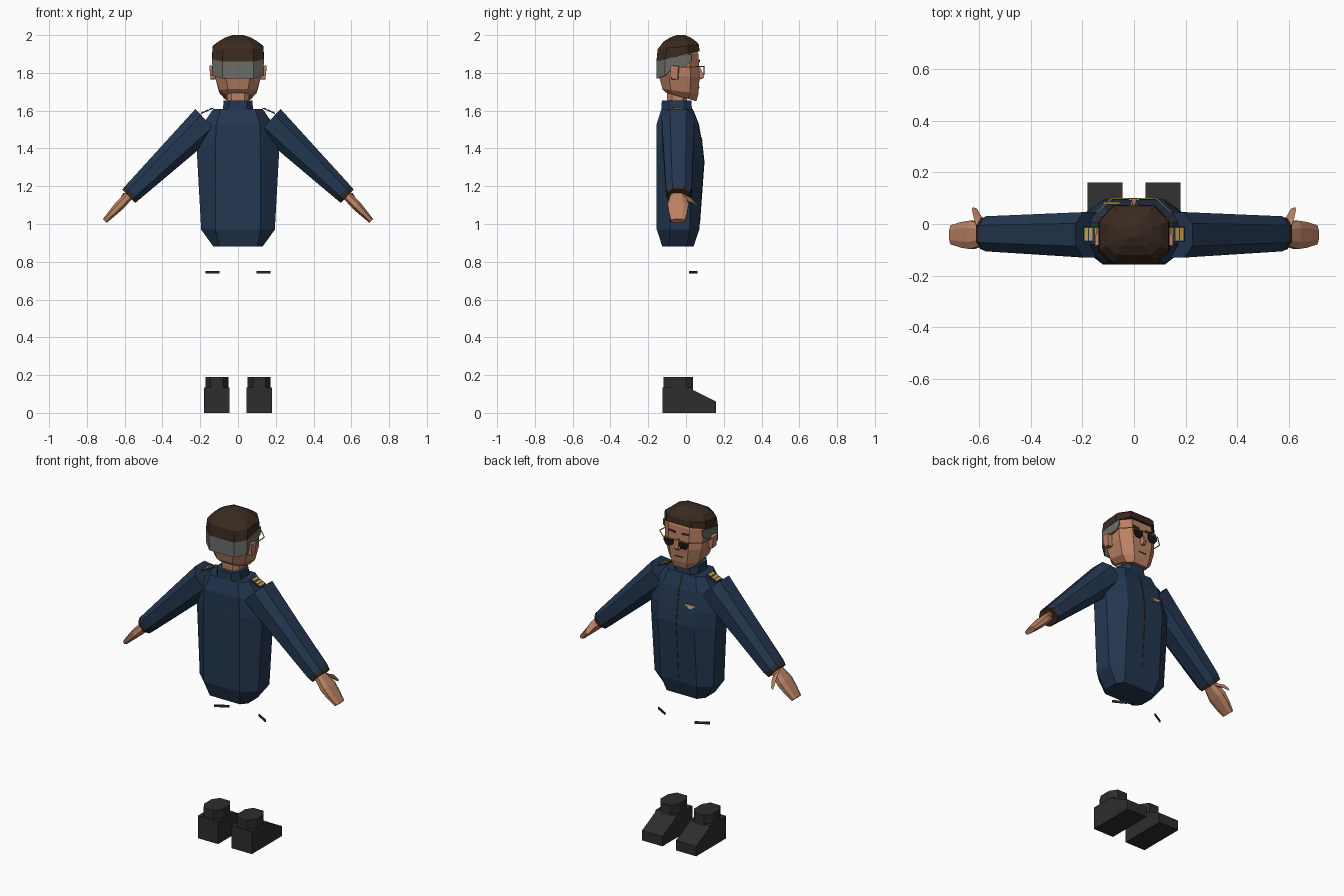
import bpy, bmesh, math
from mathutils import Vector


def material(name, rgb):
    m = bpy.data.materials.new(name)
    m.diffuse_color = (*rgb, 1)
    return m


NAVY = material("navy cloth", (0.017, 0.038, 0.082))
SKIN = material("skin", (0.50, 0.225, 0.13))
HAIR = material("dark brown", (0.042, 0.023, 0.014))
GREY = material("grey hair", (0.15, 0.15, 0.145))
BOOT = material("boot black", (0.026, 0.026, 0.027))
GOLD = material("gold", (0.55, 0.34, 0.07))
LENS = material("lens black", (0.008, 0.008, 0.009))
SILVER = material("silver", (0.4, 0.4, 0.4))


def finish(name, bm, mat):
    bmesh.ops.recalc_face_normals(bm, faces=bm.faces)
    me = bpy.data.meshes.new(name)
    bm.to_mesh(me)
    bm.free()
    me.materials.append(mat)
    ob = bpy.data.objects.new(name, me)
    bpy.context.collection.objects.link(ob)
    return ob


def loft(name, rings, mat, caps=True):
    """Skin a list of equal-length closed rings."""
    bm = bmesh.new()
    vs = [[bm.verts.new(p) for p in r] for r in rings]
    n = len(vs[0])
    for a, b in zip(vs, vs[1:]):
        for i in range(n):
            bm.faces.new((a[i], a[(i + 1) % n], b[(i + 1) % n], b[i]))
    if caps:
        bm.faces.new(vs[0])
        bm.faces.new(vs[-1])
    return finish(name, bm, mat)


def octagon(zb, zf, w, a, yb, sb, sf, yf, x0=0):
    """Level or tilted eight-sided ring: w half width, a half width of the front and back."""
    pts = [(a, yb), (w, sb), (w, sf), (a, yf), (-a, yf), (-w, sf), (-w, sb), (-a, yb)]
    return [(x0 + x, y, zb + (zf - zb) * (y - yb) / (yf - yb)) for x, y in pts]


def limb_ring(c, d, u, v, k=0.5):
    """Chamfered ring across direction d, u half height, v half depth along y."""
    d = Vector(d).normalized()
    side = Vector((0, 1, 0))
    side = (side - d * side.dot(d)).normalized()
    up = side.cross(d)
    uv = [(u, k * v), (k * u, v), (-k * u, v), (-u, k * v),
          (-u, -k * v), (-k * u, -v), (k * u, -v), (u, -k * v)]
    return [Vector(c) + up * p + side * q for p, q in uv]


def box(name, lo, hi, mat):
    x0, y0, z0 = lo
    x1, y1, z1 = hi
    return loft(name, [[(x0, y0, z), (x1, y0, z), (x1, y1, z), (x0, y1, z)] for z in (z0, z1)], mat)


def rod(name, p, q, r, mat):
    """Thin square bar between two points."""
    p, q = Vector(p), Vector(q)
    d = (q - p).normalized()
    e = d.orthogonal().normalized()
    f = d.cross(e)
    loft(name, [[c + e * r, c + f * r, c - e * r, c - f * r] for c in (p, q)], mat)


def prism(name, outline, x0, x1, mat):
    """Extrude a (y, z) outline along x."""
    return loft(name, [[(x, y, z) for y, z in outline] for x in (x0, x1)], mat)


# Jacket body and collar
loft("jacket", [
    octagon(0.88, 0.88, 0.13, 0.10, -0.125, -0.09, 0.00, 0.04),
    octagon(0.97, 0.97, 0.195, 0.12, -0.155, -0.085, 0.02, 0.07),
    octagon(1.33, 1.33, 0.215, 0.12, -0.157, -0.08, 0.025, 0.095),
    octagon(1.42, 1.42, 0.22, 0.12, -0.157, -0.08, 0.02, 0.085),
    octagon(1.53, 1.53, 0.185, 0.115, -0.155, -0.08, 0.015, 0.065),
    octagon(1.61, 1.61, 0.13, 0.09, -0.13, -0.08, 0.00, 0.035)], NAVY)
loft("collar", [
    octagon(1.60, 1.60, 0.08, 0.05, -0.13, -0.09, 0.00, 0.032),
    octagon(1.655, 1.655, 0.076, 0.045, -0.128, -0.09, -0.01, 0.028)], NAVY)

# Front closure following the chest profile
prism("front_closure", [(0.06, 1.0), (0.074, 1.0), (0.098, 1.33), (0.088, 1.42),
                        (0.068, 1.53), (0.04, 1.60), (0.03, 1.60)], -0.003, 0.003, HAIR)


# Chest badge laid on the sloping chest
def chest_plate(name, x0, x1, z0, z1, mat):
    def y(z):
        return 0.085 - (z - 1.42) * 0.182
    prism(name, [(y(z0), z0), (y(z0) + 0.006, z0), (y(z1) + 0.006, z1), (y(z1), z1)], x0, x1, mat)


chest_plate("badge_wing_upper", -0.12, -0.055, 1.447, 1.457, GOLD)
chest_plate("badge_wing_lower", -0.105, -0.07, 1.437, 1.447, SILVER)

# Neck and head
loft("neck", [octagon(1.62, 1.62, 0.058, 0.035, -0.10, -0.075, -0.015, 0.005),
              octagon(1.72, 1.72, 0.058, 0.035, -0.10, -0.075, -0.015, 0.005)], SKIN)
loft("head", [
    octagon(1.695, 1.65, 0.07, 0.045, -0.105, -0.07, 0.015, 0.055),
    octagon(1.715, 1.69, 0.10, 0.052, -0.125, -0.08, 0.02, 0.066),
    octagon(1.78, 1.78, 0.122, 0.065, -0.142, -0.09, 0.025, 0.072),
    octagon(1.90, 1.90, 0.13, 0.07, -0.148, -0.10, 0.015, 0.066),
    octagon(1.95, 1.95, 0.11, 0.06, -0.12, -0.08, 0.0, 0.05)], SKIN)
loft("hair", [
    octagon(1.86, 1.915, 0.137, 0.083, -0.157, -0.11, 0.01, 0.072),
    octagon(1.925, 1.95, 0.134, 0.08, -0.15, -0.10, 0.01, 0.068),
    octagon(1.965, 1.965, 0.105, 0.065, -0.12, -0.085, 0.00, 0.056),
    octagon(1.987, 1.985, 0.07, 0.045, -0.085, -0.06, -0.01, 0.028),
    octagon(2.0, 2.0, 0.03, 0.015, -0.05, -0.04, -0.02, -0.005)], HAIR)

# Cropped grey hair round the back and sides
band = [(0.133, 0.03, 1.865, 1.90), (0.137, 0.0, 1.835, 1.893), (0.137, -0.07, 1.825, 1.882),
        (0.137, -0.11, 1.785, 1.873), (0.083, -0.156, 1.77, 1.861)]
band = band + [(-x, y, a, b) for x, y, a, b in reversed(band)]
bm = bmesh.new()
cols = [(bm.verts.new((x * 0.985, y, a)), bm.verts.new((x, y, b))) for x, y, a, b in band]
for p, q in zip(cols, cols[1:]):
    bm.faces.new((p[0], q[0], q[1], p[1]))
finish("cropped_hair", bm, GREY).modifiers.new("thickness", "SOLIDIFY").thickness = 0.006

# Nose and mouth
loft("nose", [[(-0.008, 0.06, 1.83), (0.008, 0.06, 1.83), (0.005, 0.075, 1.83), (-0.005, 0.075, 1.83)],
              [(-0.018, 0.06, 1.775), (0.018, 0.06, 1.775), (0.01, 0.097, 1.78), (-0.01, 0.097, 1.78)],
              [(-0.014, 0.06, 1.765), (0.014, 0.06, 1.765), (0.008, 0.085, 1.767),
               (-0.008, 0.085, 1.767)]], SKIN)
box("mouth", (-0.026, 0.062, 1.719), (0.026, 0.071, 1.724), HAIR)
rod("glasses_bridge", (-0.085, 0.099, 1.835), (0.085, 0.099, 1.835), 0.003, GOLD)

for s, side in ((1, "right"), (-1, "left")):
    # Ears, brows and sunglasses
    loft("ear_" + side, [
        [(s * 0.118, -0.075, 1.765), (s * 0.118, -0.04, 1.765), (s * 0.118, -0.035, 1.84), (s * 0.118, -0.08, 1.84)],
        [(s * 0.145, -0.08, 1.77), (s * 0.145, -0.045, 1.765), (s * 0.152, -0.04, 1.835), (s * 0.152, -0.085, 1.84)]],
        SKIN)
    loft("brow_" + side, [[(s * x, y, z) for x, z in ((0.022, 1.857), (0.066, 1.864), (0.066, 1.872), (0.022, 1.868))]
                          for y in (0.066, 0.073)], HAIR)
    lens = [(s * (0.047 + x), z) for x, z in ((-0.028, 1.832), (0.034, 1.832), (0.034, 1.81),
                                              (0.018, 1.788), (-0.012, 1.788), (-0.028, 1.805))]
    loft("lens_" + side, [[(x, y, z) for x, z in lens] for y in (0.092, 0.097)], LENS)
    rod("frame_corner_" + side, (s * 0.085, 0.099, 1.835), (s * 0.144, 0.045, 1.832), 0.003, GOLD)
    rod("temple_arm_" + side, (s * 0.144, 0.045, 1.832), (s * 0.144, -0.07, 1.828), 0.003, GOLD)

    # Sleeve with a dark cuff edge
    d = Vector((s * 0.413, 0, -0.395)).normalized()
    top, end = Vector((s * 0.165, -0.042, 1.545)), Vector((s * 0.578, -0.038, 1.148))
    loft("sleeve_" + side, [limb_ring(top, d, 0.088, 0.088),
                            limb_ring(end - d * 0.03, d, 0.052, 0.068),
                            limb_ring(end, d, 0.047, 0.058)], NAVY)
    loft("cuff_edge_" + side, [limb_ring(end - d * 0.018, d, 0.052, 0.064),
                               limb_ring(end + d * 0.001, d, 0.0485, 0.0595)], HAIR)

    # Hand and thumb
    hd = Vector((s * 0.13, 0, -0.135)).normalized()
    w = Vector((s * 0.572, -0.042, 1.155))
    loft("hand_" + side, [limb_ring(w, hd, 0.024, 0.038),
                          limb_ring(w + hd * 0.08, hd, 0.026, 0.055),
                          limb_ring(w + hd * 0.13, hd, 0.021, 0.05),
                          limb_ring(w + hd * 0.193, hd, 0.014, 0.037)], SKIN)
    a, b, c = (Vector((s * 0.59, -0.02, 1.145)), Vector((s * 0.606, 0.025, 1.125)), Vector((s * 0.618, 0.056, 1.095)))
    td = Vector((s * 0.6, 0.2, -0.75))
    loft("thumb_" + side, [[p + Vector((s * r, 0, r)), p + Vector((s * r * 0.6, r, -r)),
                            p + Vector((-s * r, r * 0.3, -r * 0.6)), p + Vector((-s * r * 0.6, -r * 0.6, r))]
                           for p, r in ((a, 0.018), (b, 0.015), (c, 0.01))], SKIN)

    # Shoulder board with stripes
    def board(name, t0, t1, y0, y1, lift, mat):
        p, q = Vector((s * 0.13, 0, 1.617)), Vector((s * 0.195, 0, 1.588))
        e, f = p.lerp(q, t0), p.lerp(q, t1)
        loft(name, [[(e.x, y0, e.z + h), (f.x, y0, f.z + h), (f.x, y1, f.z + h), (e.x, y1, e.z + h)]
                    for h in (lift - 0.006, lift)], mat)
    board("shoulder_board_" + side, 0, 1, -0.07, -0.01, 0, NAVY)
    for i, t in enumerate((0.1, 0.46, 0.73)):
        board(f"shoulder_stripe_{i}_{side}", t, t + 0.23, -0.064, -0.016, 0.003, GOLD)

    # Thin thigh strip
    bm = bmesh.new()
    vs = [bm.verts.new((s * x, y, z)) for x, y, z in
          ((0.10, 0.06, 0.738), (0.172, 0.02, 0.738), (0.172, 0.02, 0.752), (0.10, 0.06, 0.752))]
    bm.faces.new(vs)
    finish("thigh_strip_" + side, bm, BOOT).modifiers.new("thickness", "SOLIDIFY").thickness = 0.005

    # Boot and ankle shaft
    prism("boot_" + side, [(-0.125, 0), (0.16, 0), (0.16, 0.06), (0.04, 0.12), (0.03, 0.135), (-0.125, 0.135)],
          s * 0.045, s * 0.18, BOOT)
    loft("boot_shaft_" + side, [octagon(z, z, 0.061, 0.033, -0.12, -0.075, -0.005, 0.036, s * 0.112)
                                for z in (0.12, 0.19)], BOOT)
